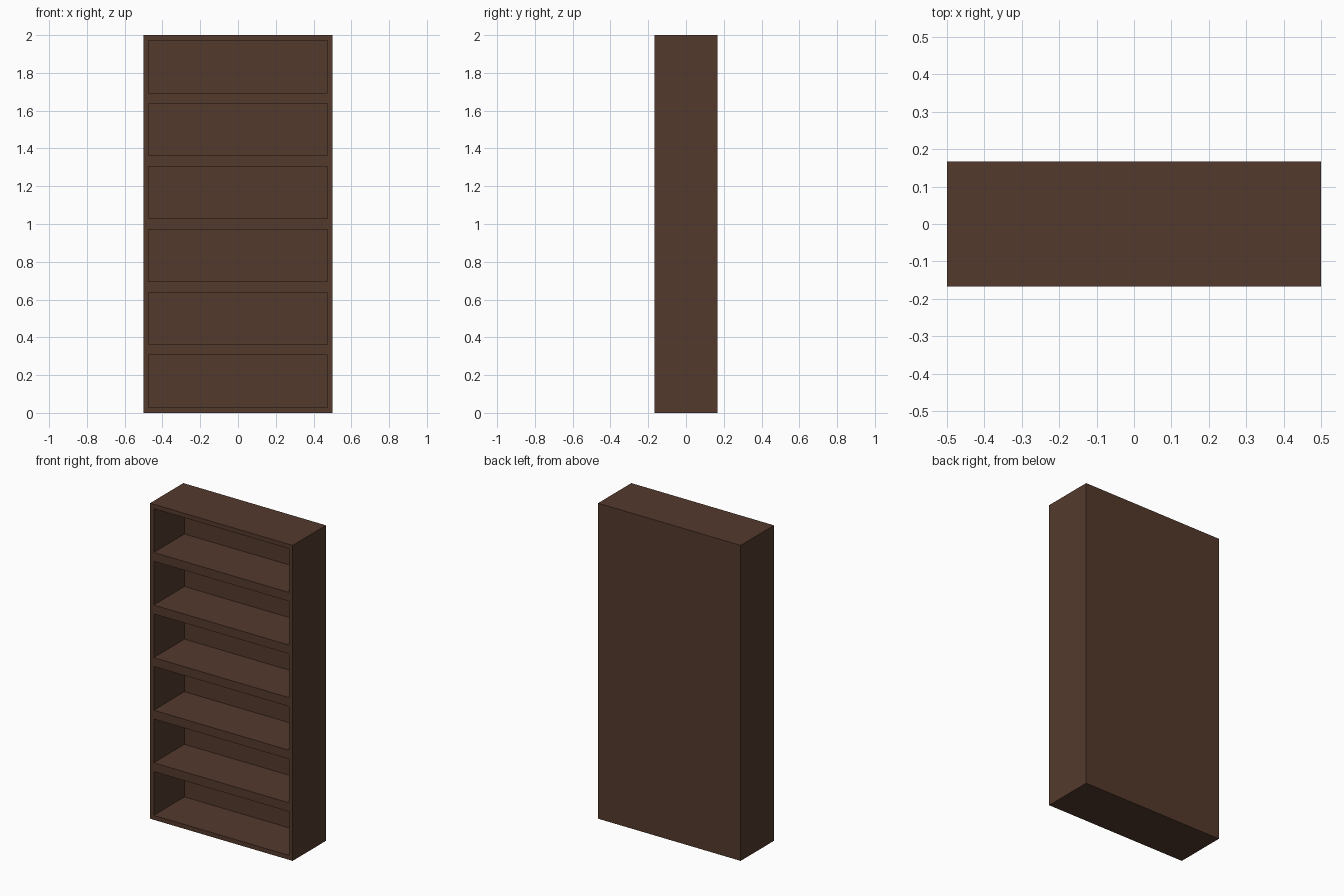
import bpy, bmesh
from mathutils import Vector

if "Cube" in bpy.data.objects:
    bpy.data.objects.remove(bpy.data.objects["Cube"])

W, D, H = 1.0, 0.333, 2.0      # overall size
SIDE, HALF_SHELF = 0.026, 0.028  # side thickness, half shelf thickness
BACK = 0.026                   # back panel thickness
BAYS = 6
PITCH = H / BAYS

wood = bpy.data.materials.new("dark_brown_wood")
wood.diffuse_color = (0.088, 0.042, 0.026, 1)
wood.use_nodes = True
wood.node_tree.nodes["Principled BSDF"].inputs["Base Color"].default_value = wood.diffuse_color

# Solid carcass block
bm = bmesh.new()
bmesh.ops.create_cube(bm, size=1)
for v in bm.verts:
    v.co = Vector((v.co.x * W, v.co.y * D, (v.co.z + 0.5) * H))


def slice_at(point, normal):
    bmesh.ops.bisect_plane(bm, geom=bm.verts[:] + bm.edges[:] + bm.faces[:],
                           plane_co=point, plane_no=normal)


# Score the outline of every bay
for s in (-1, 1):
    slice_at((s * (W / 2 - SIDE), 0, 0), (1, 0, 0))
for k in range(BAYS):
    slice_at((0, 0, k * PITCH + HALF_SHELF), (0, 0, 1))
    slice_at((0, 0, (k + 1) * PITCH - HALF_SHELF), (0, 0, 1))

# Push the front bay faces in to leave sides, shelves and back panel
bm.normal_update()
bays = []
for f in bm.faces:
    c = f.calc_center_median()
    offset = abs(c.z / PITCH - int(c.z / PITCH) - 0.5)
    if f.normal.y < -0.9 and abs(c.x) < W / 2 - SIDE and offset < 0.1:
        bays.append(f)
bmesh.ops.inset_individual(bm, faces=bays, thickness=0, depth=-(D - BACK))
bmesh.ops.recalc_face_normals(bm, faces=bm.faces[:])

mesh = bpy.data.meshes.new("bookcase")
bm.to_mesh(mesh)
bm.free()
mesh.materials.append(wood)
bpy.context.collection.objects.link(bpy.data.objects.new("bookcase", mesh))
